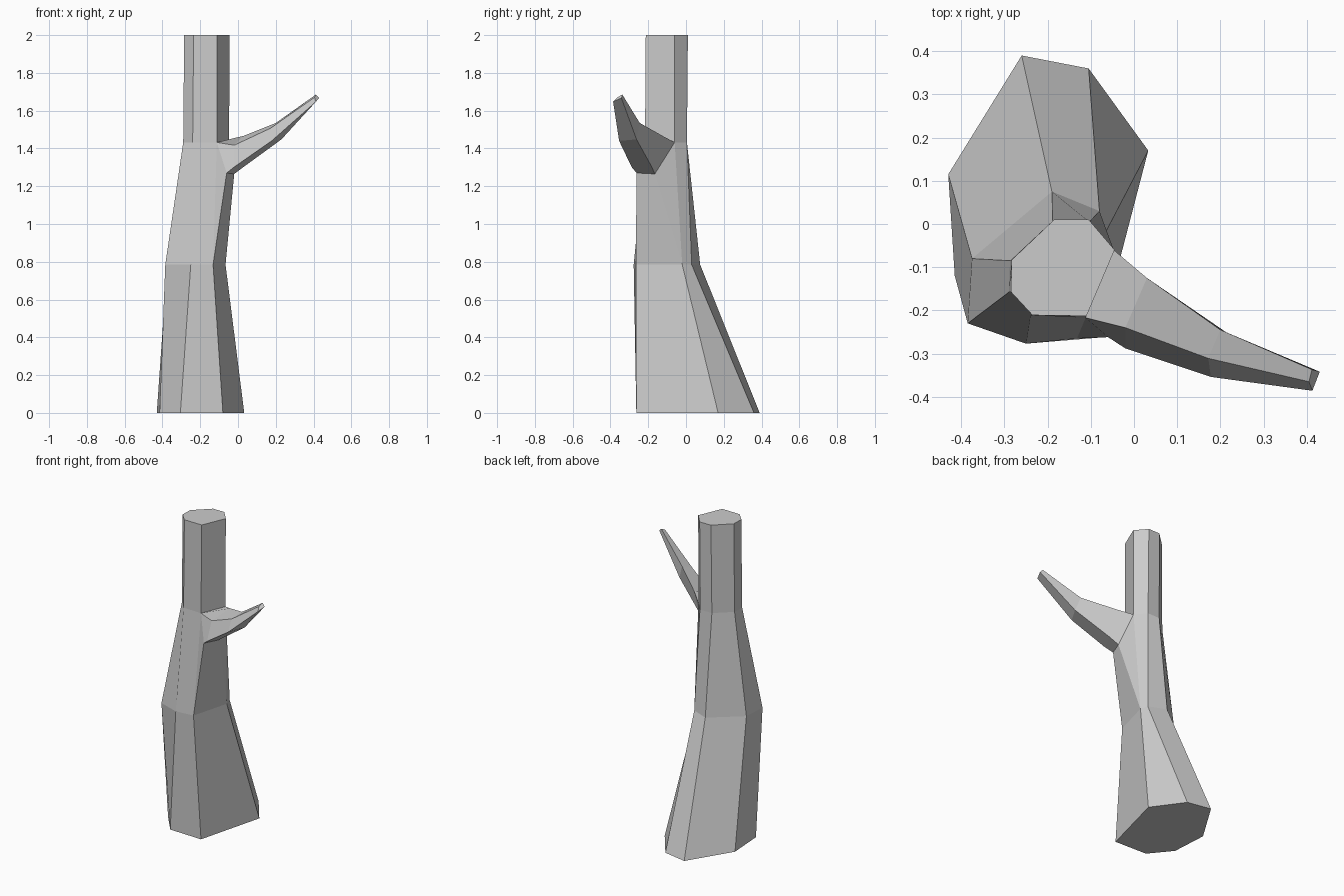
import bpy, bmesh

if "Cube" in bpy.data.objects:
    bpy.data.objects.remove(bpy.data.objects["Cube"])

bm = bmesh.new()


def ring(points, z=None):
    """Add a loop of vertices; z is shared or given per point."""
    return [bm.verts.new(p if z is None else (p[0], p[1], z)) for p in points]


def bridge(a, b, skip=()):
    """Join two loops of equal length with quads."""
    n = len(a)
    for i in range(n):
        if i not in skip:
            j = (i + 1) % n
            bm.faces.new((a[i], a[j], b[j], b[i]))


# Trunk cross-sections, clockwise from the left: flared foot, waist, collar, top
foot = ring([(-.43, .115), (-.26, .39), (-.105, .36), (.033, .17),
             (-.08, -.263), (-.305, -.255), (-.415, -.12)], 0)
waist = ring([(-.375, -.08), (-.19, .075), (-.08, .03), (-.066, -.02),
              (-.132, -.265), (-.25, -.277), (-.385, -.23)], .785)
collar = ring([(-.287, -.085), (-.188, .005), (-.103, .005), (-.047, -.06),
               (-.112, -.217), (-.24, -.212), (-.29, -.158)], 1.432)
top = ring([(-.283, -.083), (-.185, .01), (-.105, .01), (-.045, -.06),
            (-.11, -.213), (-.235, -.211), (-.285, -.157)], 2)
bridge(foot, waist)
bridge(waist, collar, skip=(3,))      # side 3 opens into the branch
bridge(collar, top)
bm.faces.new(foot)
bm.faces.new(top)

# Branch crotch: lower lip plus the triangles that close it to the trunk
low_back, low_front = ring([(-.02, -.165, 1.265), (-.06, -.262, 1.27)])
bm.faces.new((waist[3], waist[4], low_front, low_back))
bm.faces.new((waist[3], low_back, collar[3]))
bm.faces.new((waist[4], collar[4], low_front))

# Branch: four-sided, tapering to the tip
loops = [
    [collar[4], collar[3], low_back, low_front],
    ring([(-.02, -.24, 1.417), (.03, -.125, 1.467), (.035, -.183, 1.306), (-.02, -.288, 1.302)]),
    ring([(.172, -.311, 1.507), (.2, -.245, 1.535), (.23, -.262, 1.448), (.178, -.354, 1.44)]),
    ring([(.405, -.365, 1.67), (.412, -.337, 1.685), (.43, -.342, 1.667), (.413, -.386, 1.648)]),
]
for a, b in zip(loops, loops[1:]):
    bridge(a, b)
bm.faces.new(loops[-1])

bmesh.ops.recalc_face_normals(bm, faces=bm.faces)
mesh = bpy.data.meshes.new("tree_trunk")
bm.to_mesh(mesh)
bm.free()
bpy.context.collection.objects.link(bpy.data.objects.new("tree_trunk", mesh))
